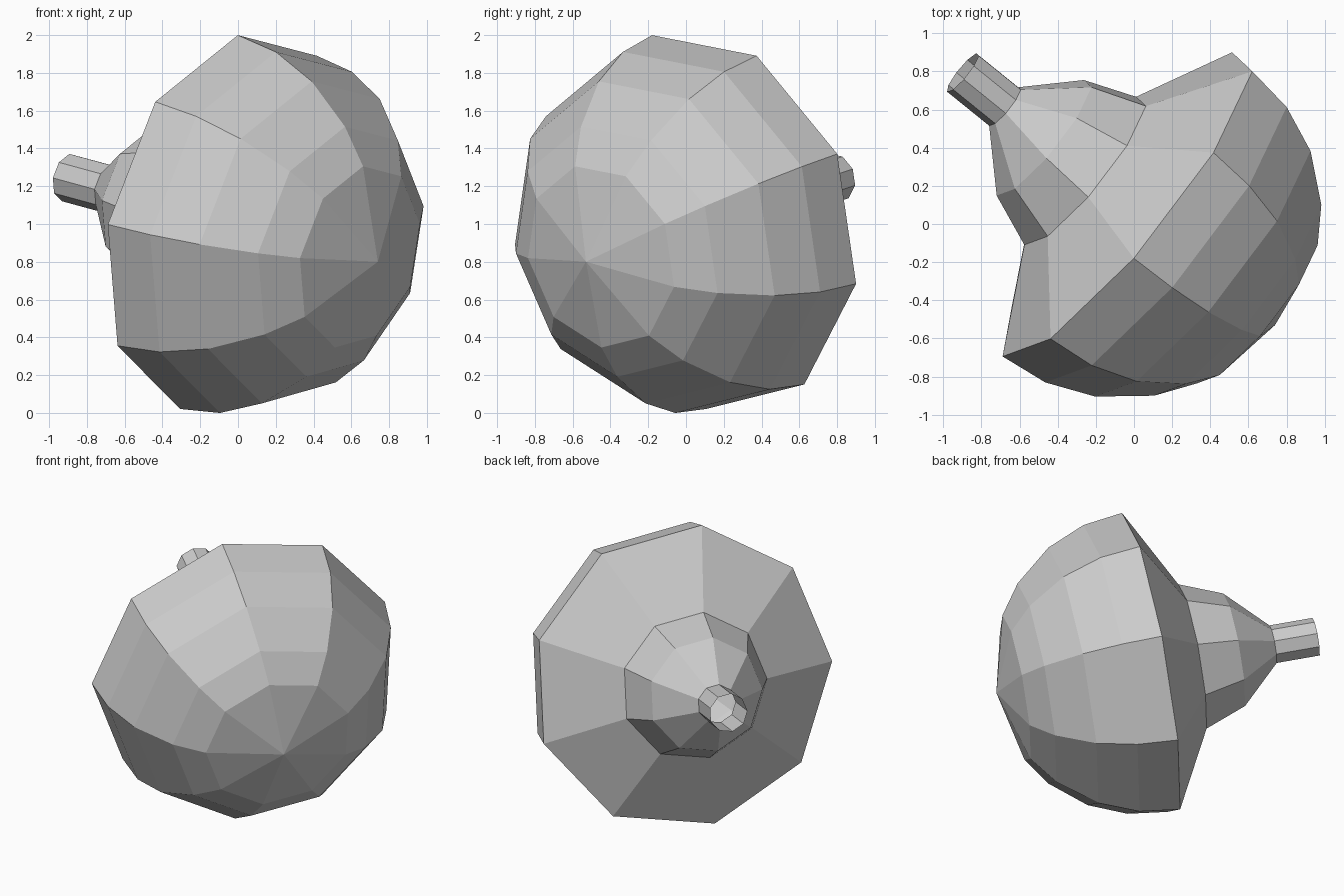
import bpy
import bmesh
from math import cos, sin, pi, radians
from mathutils import Vector, Matrix

if "Cube" in bpy.data.objects:
    bpy.data.objects.remove(bpy.data.objects["Cube"])

SIDES = 9
R, RIM = 1.027, 0.304           # dome radius, rim position along the axis

# tilted frame: local z runs from dome pole to spout, local x points to the top rim vertex
axis = Vector((-0.761, 0.615, 0.207)).normalized()
up = Vector((0.040, -0.275, 0.961))
up = (up - axis * up.dot(axis)).normalized()
side = axis.cross(up)
frame = Matrix((up, side, axis)).transposed().to_4x4()
frame.translation = (0.19, -0.085, 0.95)


def lathe(name, profile):
    """Nine-sided flat-shaded revolve of (radius, height) points."""
    bm = bmesh.new()
    rings = []
    for r, h in profile:
        if r < 1e-5:
            rings.append([bm.verts.new((0, 0, h))] * SIDES)
        else:
            rings.append([bm.verts.new((r * cos(2 * pi * i / SIDES),
                                        r * sin(2 * pi * i / SIDES), h))
                          for i in range(SIDES)])
    for a, b in zip(rings, rings[1:]):
        for i in range(SIDES):
            j = (i + 1) % SIDES
            quad = [a[i], a[j], b[j], b[i]]
            bm.faces.new(list(dict.fromkeys(quad)))
    bm.transform(frame)
    mesh = bpy.data.meshes.new(name)
    bm.to_mesh(mesh)
    bm.free()
    obj = bpy.data.objects.new(name, mesh)
    bpy.context.collection.objects.link(obj)
    return obj


# faceted dome: rings at angles from the pole
lathe("dome", [(R * sin(radians(t)), RIM - R * cos(radians(t)))
               for t in (0, 29, 42, 59.5, 75, 90)])

# shallow back plate sloping in from the rim
lathe("back_plate", [(R, RIM), (0.50, 0.591)])

# tapered neck
lathe("neck", [(0.50, 0.591), (0.39, 0.873), (0.13, 1.14)])

# open spout tube
lathe("spout", [(0.13, 1.14), (0.13, 1.43)])
